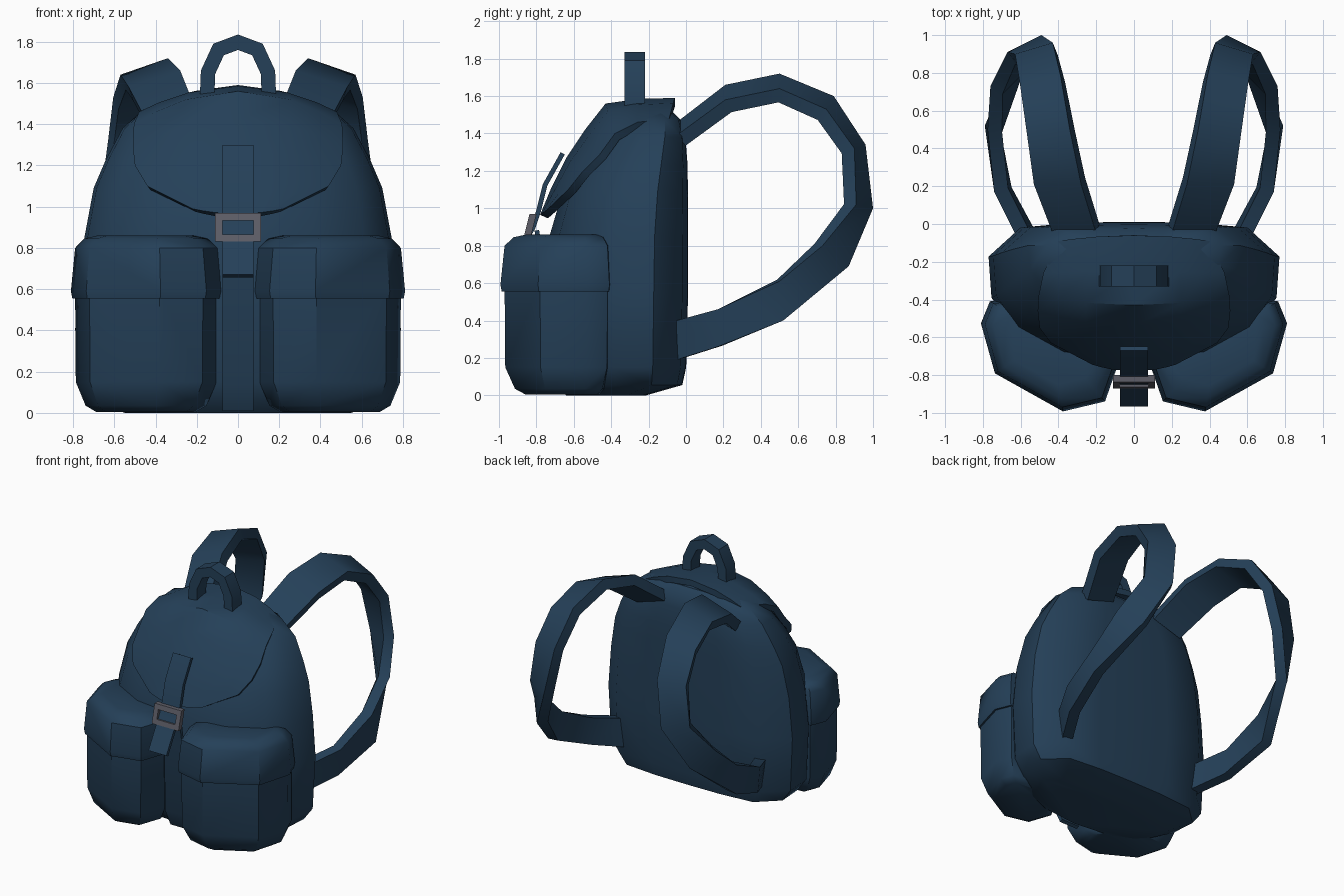
import bpy, bmesh, math

if "Cube" in bpy.data.objects:
    bpy.data.objects.remove(bpy.data.objects["Cube"])


def material(name, rgb):
    m = bpy.data.materials.new(name)
    m.diffuse_color = (*rgb, 1)
    m.use_nodes = True
    m.node_tree.nodes["Principled BSDF"].inputs["Base Color"].default_value = m.diffuse_color
    return m


NAVY = material("navy_fabric", (0.018, 0.051, 0.098))
GREY = material("grey_metal", (0.11, 0.11, 0.135))


def finish(name, bm, mat, thick=0, mirror=False):
    me = bpy.data.meshes.new(name)
    bm.to_mesh(me)
    bm.free()
    me.materials.append(mat)
    ob = bpy.data.objects.new(name, me)
    bpy.context.collection.objects.link(ob)
    if thick:
        s = ob.modifiers.new("thickness", 'SOLIDIFY')
        s.thickness, s.offset = thick, -1
        s.use_even_offset = True
    if mirror:
        m = ob.modifiers.new("mirror", 'MIRROR')
        m.use_mirror_merge = False
    bpy.ops.object.select_all(action='DESELECT')
    ob.select_set(True)
    bpy.context.view_layer.objects.active = ob
    if ob.modifiers:
        bpy.ops.object.convert(target='MESH')
    bpy.ops.object.shade_smooth_by_angle(angle=math.radians(40))
    return ob


def sheet(name, rows, thick, mat=NAVY, mirror=False):
    """Quad sheet through rows of points, thickened inward."""
    bm = bmesh.new()
    v = [[bm.verts.new(p) for p in r] for r in rows]
    for a, b in zip(v, v[1:]):
        for j in range(len(a) - 1):
            bm.faces.new((a[j], a[j + 1], b[j + 1], b[j]))
    return finish(name, bm, mat, thick, mirror)


def loft(name, rings, mat=NAVY, mirror=False):
    """Closed solid through stacked rings."""
    bm = bmesh.new()
    v = [[bm.verts.new(p) for p in r] for r in rings]
    n = len(v[0])
    for a, b in zip(v, v[1:]):
        for j in range(n):
            k = (j + 1) % n
            bm.faces.new((a[j], a[k], b[k], b[j]))
    bm.faces.new(v[0])
    bm.faces.new(v[-1])
    bmesh.ops.recalc_face_normals(bm, faces=bm.faces[:])
    return finish(name, bm, mat, mirror=mirror)


# main bag: half outline (width share, depth share from back), mirrored
half = [(0, -0.015), (0.4, -0.01), (0.78, 0.025), (1, 0.23), (0.98, 0.52),
        (0.82, 0.75), (0.5, 0.93), (0, 1)]
outline = half + [(-x, y) for x, y in half[-2:0:-1]]
# height, half width, back y, front y
levels = [(0.0, 0.55, -0.22, -0.64), (0.055, 0.68, -0.03, -0.70),
          (0.15, 0.75, -0.01, -0.74), (0.55, 0.77, 0, -0.75),
          (0.85, 0.745, 0, -0.73), (1.09, 0.70, 0, -0.66),
          (1.23, 0.64, 0, -0.58), (1.38, 0.56, -0.01, -0.46),
          (1.47, 0.46, -0.03, -0.39), (1.52, 0.32, -0.08, -0.34)]
loft("main_bag", [[(x * w, b + t * (f - b), z) for x, t in outline]
                  for z, w, b, f in levels])

# top flap: centre (y, z), edge (x, y, z)
flap = [(-0.06, 1.59, 0.40, -0.09, 1.48), (-0.25, 1.585, 0.48, -0.26, 1.46),
        (-0.43, 1.56, 0.505, -0.38, 1.40), (-0.54, 1.42, 0.51, -0.46, 1.29),
        (-0.64, 1.27, 0.50, -0.55, 1.20), (-0.72, 1.11, 0.44, -0.63, 1.10),
        (-0.78, 0.965, 0.22, -0.745, 0.99)]
cols = [-1, -0.8, -0.5, 0, 0.5, 0.8, 1]
sheet("top_flap", [[(ex * s, cy + (ey - cy) * s * s, cz + (ez - cz) * s * s)
                    for s in cols] for cy, cz, ex, ey, ez in reversed(flap)], 0.045)

# side pockets with overlapping lids, set diagonally on the front
plan = [(0.10, -0.72), (0.17, -0.92), (0.38, -0.97), (0.72, -0.78),
        (0.79, -0.53), (0.745, -0.42), (0.5, -0.4), (0.2, -0.58)]


def pocket_ring(z, s):
    return [(0.45 + (x - 0.45) * s, -0.6 + (y + 0.6) * s, z) for x, y in plan]


loft("front_pockets", [pocket_ring(z, s) for z, s in
     [(0.005, 0.7), (0.035, 0.85), (0.15, 0.99), (0.6, 1.0)]], mirror=True)
loft("pocket_lids", [pocket_ring(z, s) for z, s in
     [(0.555, 0.98), (0.555, 1.04), (0.59, 1.06), (0.80, 1.0),
      (0.845, 0.87), (0.86, 0.68)]], mirror=True)


# closing straps, running upward
def strap(name, path, w=0.075):
    sheet(name, [[(-w, y, z), (w, y, z)] for y, z in path], 0.025)


strap("closing_strap", [(-0.965, 0.67), (-0.89, 0.80), (-0.83, 0.90),
                        (-0.80, 0.99), (-0.765, 1.13), (-0.67, 1.30)])
strap("lower_strap", [(-0.70, 0.01), (-0.765, 0.14), (-0.775, 0.67), (-0.81, 0.88)])

# buckle frame
bm = bmesh.new()
rect = [(-1, -1), (1, -1), (1, 1), (-1, 1)]


def buckle_loop(w, h, dy):
    return [bm.verts.new((x * w, -0.832 + 0.25 * z * h + dy, 0.90 + z * h)) for x, z in rect]


loops = [buckle_loop(0.112, 0.07, -0.022), buckle_loop(0.076, 0.034, -0.022),
         buckle_loop(0.076, 0.034, 0.015), buckle_loop(0.112, 0.07, 0.015)]
for i in range(4):
    a, b = loops[i], loops[(i + 1) % 4]
    for j in range(4):
        k = (j + 1) % 4
        bm.faces.new((a[j], a[k], b[k], b[j]))
bmesh.ops.recalc_face_normals(bm, faces=bm.faces[:])
finish("buckle", bm, GREY)

# carry handle
arch = [(0.185, 1.53), (0.18, 1.66), (0.12, 1.79), (0, 1.835)]
arch += [(-x, z) for x, z in arch[-2::-1]]
sheet("carry_handle", [[(x, -0.33, z), (x, -0.22, z)] for x, z in arch], 0.07)

# shoulder straps: inner edge and outer edge, twisting outward toward the bottom
edges = [((0.20, -0.05, 1.46), (0.43, -0.05, 1.39)),
         ((0.28, 0.21, 1.66), (0.53, 0.21, 1.58)),
         ((0.34, 0.50, 1.72), (0.57, 0.50, 1.64)),
         ((0.39, 0.79, 1.60), (0.605, 0.75, 1.53)),
         ((0.43, 0.96, 1.34), (0.63, 0.90, 1.32)),
         ((0.49, 1.00, 1.00), (0.67, 0.91, 1.02)),
         ((0.64, 0.87, 0.69), (0.76, 0.73, 0.80)),
         ((0.79, 0.52, 0.40), (0.775, 0.50, 0.61)),
         ((0.72, 0.17, 0.26), (0.74, 0.17, 0.46)),
         ((0.60, -0.05, 0.19), (0.63, -0.05, 0.40))]
sheet("shoulder_straps", edges, 0.075, mirror=True)
